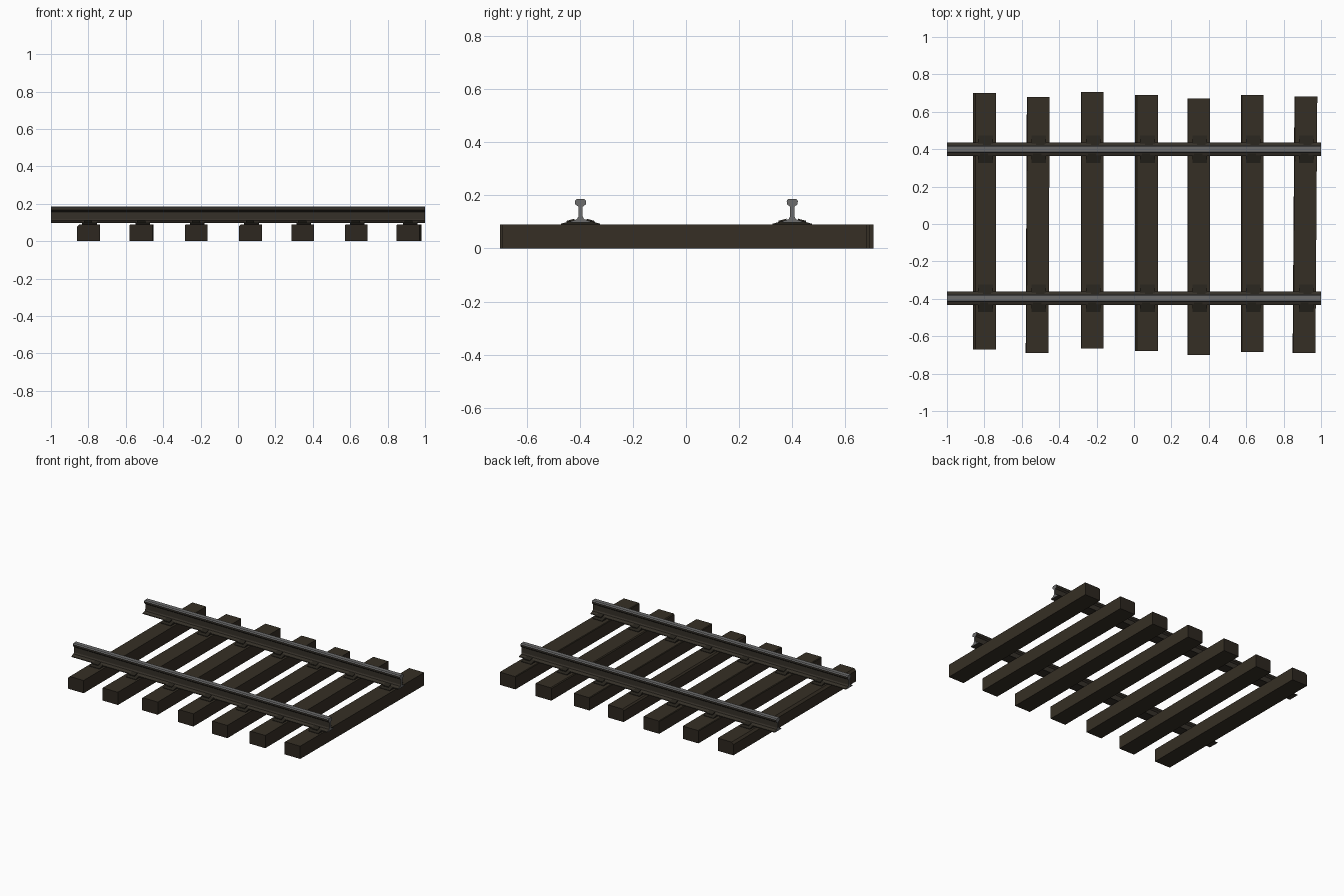
import bpy, bmesh
from mathutils import Matrix, Vector

cube = bpy.data.objects.get("Cube")
if cube:
    bpy.data.objects.remove(cube)


def material(name, rgb, rough=0.8):
    m = bpy.data.materials.new(name)
    m.use_nodes = True
    m.diffuse_color = (*rgb, 1)
    b = m.node_tree.nodes["Principled BSDF"]
    b.inputs["Base Color"].default_value = (*rgb, 1)
    b.inputs["Roughness"].default_value = rough
    return m


wood = material("dark timber", (0.036, 0.028, 0.018))
end_wood = material("timber end grain", (0.026, 0.020, 0.014))
rust = material("rusty steel", (0.036, 0.030, 0.022))
steel = material("worn steel", (0.15, 0.15, 0.15))
iron = material("dark iron", (0.020, 0.017, 0.012))


def finish(name, bm, mats):
    bmesh.ops.recalc_face_normals(bm, faces=bm.faces)
    mesh = bpy.data.meshes.new(name)
    bm.to_mesh(mesh)
    bm.free()
    for m in mats:
        mesh.materials.append(m)
    obj = bpy.data.objects.new(name, mesh)
    bpy.context.collection.objects.link(obj)
    return obj


def extrude_x(bm, profile, x0, x1):
    """Solid from a (y, z) outline swept along x."""
    rings = [[bm.verts.new((x, y, z)) for y, z in profile] for x in (x0, x1)]
    n = len(profile)
    for i in range(n):
        j = (i + 1) % n
        bm.faces.new((rings[0][i], rings[0][j], rings[1][j], rings[1][i]))
    for ring in rings:
        bm.faces.new(ring)


def mirrored(half):
    return half + [(-y, z) for y, z in reversed(half)]


# Sleepers: centre x, back y, front y, wear of the upper left front corner, twist
SLEEPERS = [(-0.80, 0.70, -0.67, 0.02, 0), (-0.515, 0.68, -0.69, 0.004, 0.003),
            (-0.223, 0.705, -0.665, 0.005, 0), (0.066, 0.69, -0.68, 0.014, 0),
            (0.346, 0.672, -0.70, 0.004, 0), (0.632, 0.69, -0.685, 0.008, 0),
            (0.914, 0.682, -0.69, 0.004, 0.005)]
HALF_W, TOP = 0.061, 0.09

for k, (cx, back, front, wear, twist) in enumerate(SLEEPERS):
    bm = bmesh.new()
    bmesh.ops.create_cube(bm, size=1)
    for v in bm.verts:
        at_back = v.co.y > 0
        v.co = (cx + 2 * HALF_W * v.co.x + (twist if at_back else -twist),
                back if at_back else front, TOP * (v.co.z + 0.5))
    edges = [e for e in bm.edges
             if all(v.co.z > 0.05 and v.co.x < cx for v in e.verts)]
    bmesh.ops.bevel(bm, geom=edges, offset=max(wear * 0.7, 0.004),
                    affect='EDGES', segments=1)
    bm.normal_update()
    for f in bm.faces:
        f.material_index = 1 if abs(f.normal.y) > 0.7 else 0
    finish(f"sleeper_{k + 1}", bm, [wood, end_wood])

# Rails: I-shaped section with a flared foot and a worn running surface
RAIL = mirrored([(0.037, 0.097), (0.037, 0.102), (0.014, 0.110), (0.008, 0.120),
                 (0.008, 0.157), (0.020, 0.166), (0.021, 0.179), (0.015, 0.186)])
for side, ry in (("back", 0.40), ("front", -0.397)):
    bm = bmesh.new()
    extrude_x(bm, [(y + ry, z) for y, z in RAIL], -1, 1)
    bmesh.ops.recalc_face_normals(bm, faces=bm.faces)
    for f in bm.faces:
        running = f.normal.z > 0.5 and f.calc_center_median().z > 0.17
        f.material_index = 1 if running or abs(f.normal.x) > 0.9 else 0
    finish(f"{side}_rail", bm, [rust, steel])

    # Sloped tie plates with a rail clip on each side
    plate = mirrored([(0.074, 0.089), (0.074, 0.093), (0.034, 0.104)])
    for k, (cx, *_) in enumerate(SLEEPERS):
        bm = bmesh.new()
        px = cx + 0.006
        extrude_x(bm, [(y + ry, z) for y, z in plate], px - 0.039, px + 0.039)
        for s in (-1, 1):
            clip = [(0.022, 0.104), (0.052, 0.096), (0.052, 0.104), (0.022, 0.112)]
            cl = [(ry + s * y, z) for y, z in clip]
            extrude_x(bm, cl, px + s * 0.008 - 0.022, px + s * 0.008 + 0.022)
        finish(f"{side}_tie_plate_{k + 1}", bm, [iron])
